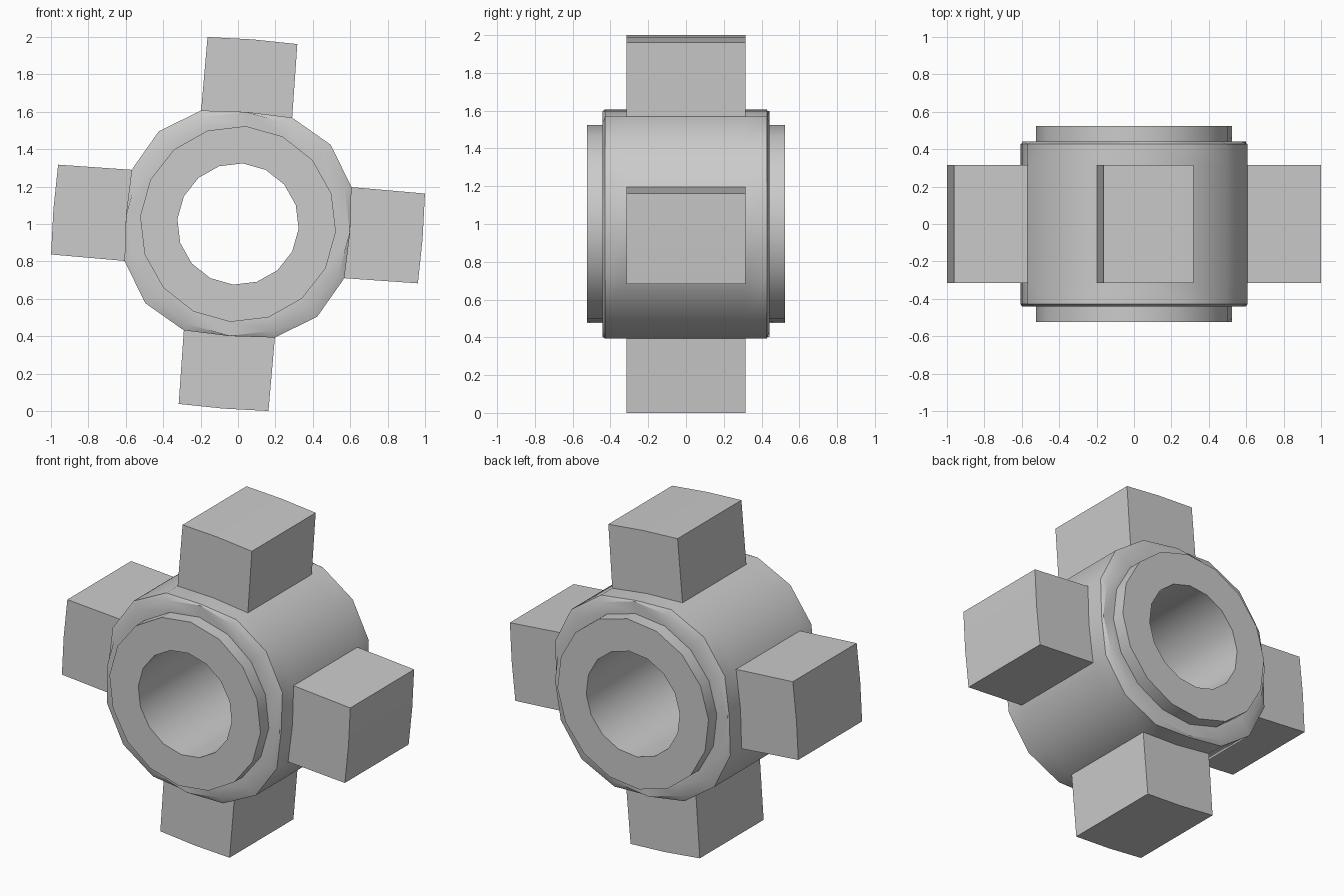
import bpy, bmesh
from math import radians, sin, cos

if "Cube" in bpy.data.objects:
    bpy.data.objects.remove(bpy.data.objects["Cube"])

SIDES = 16
PHASE = 85.5          # the whole cross is tilted slightly
STEP = 360 / SIDES
CENTER_Z = 1.0
BODY = (0.601, 0.638, 0.652, 0.638)   # body radius, repeating per quarter

bm = bmesh.new()


def point(r, degrees, y):
    a = radians(degrees)
    return bm.verts.new((r * cos(a), y, CENTER_Z + r * sin(a)))


def ring(radius, y):
    return [point(radius or BODY[i % 4], PHASE + i * STEP, y) for i in range(SIDES)]


# closed profile: bore, collars, chamfers, body (None = body outline)
profile = [(0.325, -0.525), (0.525, -0.525), (0.525, -0.442), (0.60, -0.442),
           (None, -0.428), (None, -0.316), (None, 0.316), (None, 0.428),
           (0.60, 0.442), (0.525, 0.442), (0.525, 0.525), (0.325, 0.525)]
rings = [ring(r, y) for r, y in profile]
ARM_ROW = 5
for k, a in enumerate(rings):
    b = rings[(k + 1) % len(rings)]
    for i in range(SIDES):
        if k == ARM_ROW and i % 4 in (0, 3):
            continue                      # opening where an arm grows out
        j = (i + 1) % SIDES
        bm.faces.new((a[i], a[j], b[j], b[i]))

# four square lugs growing from the body
for c in range(0, SIDES, 4):
    ids = [(c - 1) % SIDES, c, c + 1]
    mid = PHASE + c * STEP
    bases, ends = [], []
    for row, y in ((5, -0.316), (6, 0.316)):
        bases.append([rings[row][i] for i in ids])
        ends.append([point(r, mid + d, y)
                     for r, d in ((1.0127, -13.75), (0.99, 0), (1.0127, 13.75))])
    for base, end in zip(bases, ends):
        bm.faces.new(base + end[::-1])    # front and back
    for s in (0, 2):
        bm.faces.new((bases[0][s], bases[1][s], ends[1][s], ends[0][s]))
    for s in (0, 1):                      # outer end
        bm.faces.new((ends[0][s], ends[0][s + 1], ends[1][s + 1], ends[1][s]))

bmesh.ops.recalc_face_normals(bm, faces=bm.faces)
mesh = bpy.data.meshes.new("cross_hub")
bm.to_mesh(mesh)
bm.free()
hub = bpy.data.objects.new("cross_hub", mesh)
bpy.context.collection.objects.link(hub)
bpy.context.view_layer.objects.active = hub
hub.select_set(True)
bpy.ops.object.shade_smooth_by_angle(angle=radians(30))
